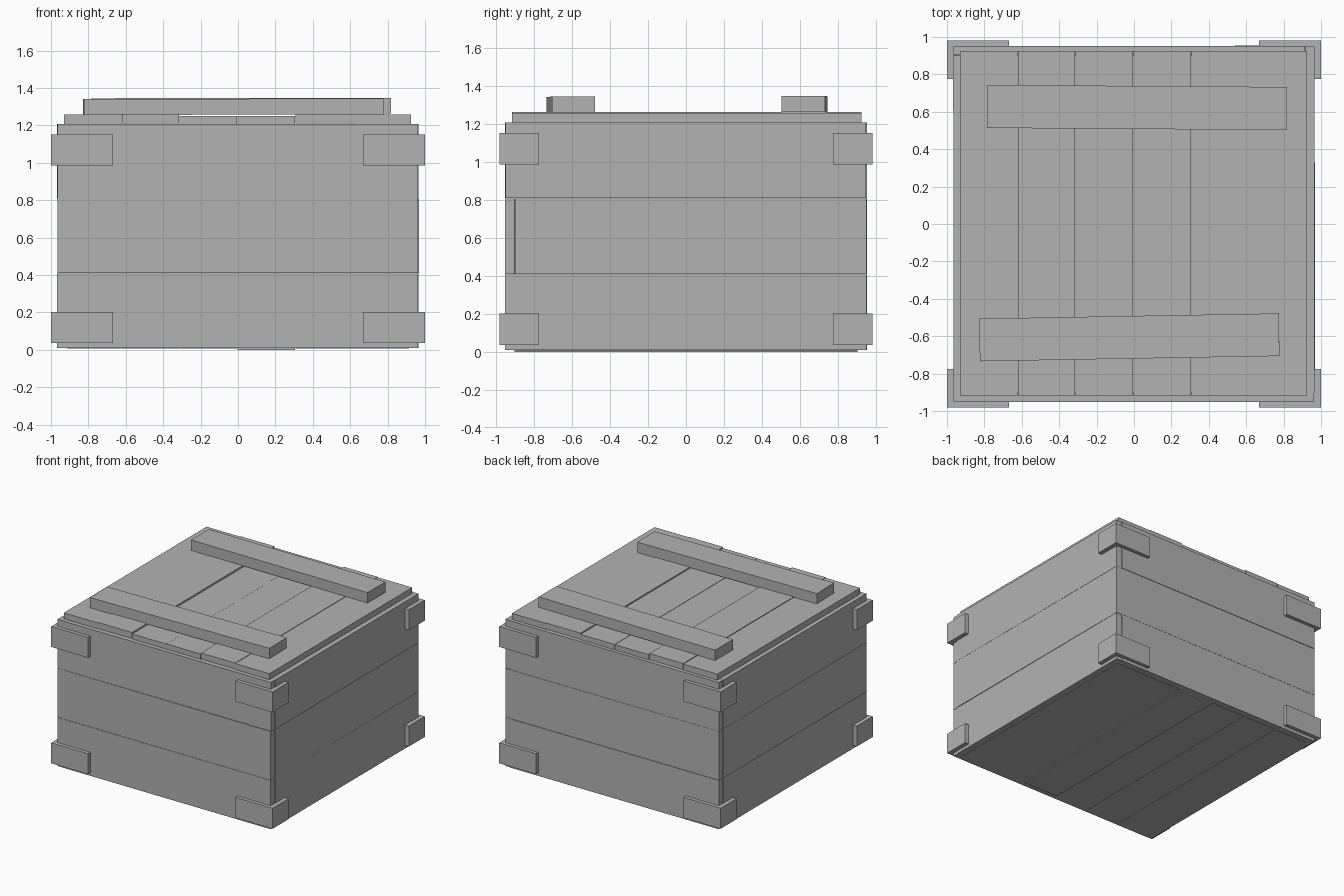
import bpy, bmesh, random
from math import radians
from mathutils import Matrix

if "Cube" in bpy.data.objects:
    bpy.data.objects.remove(bpy.data.objects["Cube"])

random.seed(4)

# Darker grey shared by every board
grey = bpy.data.materials.new("grey_wood")
grey.diffuse_color = (0.45, 0.45, 0.45, 1)
grey.use_nodes = True
grey.node_tree.nodes["Principled BSDF"].inputs["Base Color"].default_value = grey.diffuse_color


def jit(a):
    return random.uniform(-a, a)


def mesh_object(name, bm):
    bmesh.ops.recalc_face_normals(bm, faces=bm.faces)
    me = bpy.data.meshes.new(name)
    bm.to_mesh(me)
    bm.free()
    me.materials.append(grey)
    ob = bpy.data.objects.new(name, me)
    bpy.context.collection.objects.link(ob)
    return ob


def board(name, x, y, z, rot=(0, 0, 0)):
    """Box from (min, max) pairs, rotated about its own centre."""
    bm = bmesh.new()
    bmesh.ops.create_cube(bm, size=1)
    size = [b - a for a, b in (x, y, z)]
    bm.transform(Matrix.Diagonal((*size, 1)))
    ob = mesh_object(name, bm)
    ob.location = [(a + b) / 2 for a, b in (x, y, z)]
    ob.rotation_euler = [radians(r) for r in rot]
    return ob


# Wall planks: three rows, overlapping pinwheel fashion at the corners
X, Y, T, E = 0.966, 0.952, 0.05, 0.003
for row in range(3):
    z = (0.01 + row * 0.4, 0.408 + row * 0.4)
    sides = {
        "front": ((-X + T, X - E), (-Y, -Y + T)),
        "right": ((X - T, X), (-Y + T, Y - E)),
        "back": ((-X + E, X - T), (Y - T, Y)),
        "left": ((-X, -X + T), (-Y + E, Y - T)),
    }
    for side, (x, y) in sides.items():
        ob = board(f"{side}_wall_plank_{row + 1}", x, y, z)
        ob.rotation_euler.z = radians(jit(0.06))
        ob.location.x += jit(0.001)
        ob.location.y += jit(0.001)

# Floor and lid planks run front to back
W = 0.3095
lid_z = (1.207, 1.211, 1.2, 1.201, 1.211, 1.207)
gaps = (0.002, 0.004, 0.002, 0.002, 0.0, 0.0)
for i in range(6):
    x = (-0.931 + i * W, -0.931 + (i + 1) * W - gaps[i])
    board(f"lid_plank_{i + 1}", x, (-0.917, 0.924), (lid_z[i], lid_z[i] + 0.05))
    fx = (max(x[0], -0.915), min(x[1], 0.915))
    fz = 0.0 if i == 3 else 0.006
    board(f"floor_plank_{i + 1}", fx, (-0.902, 0.902), (fz, fz + 0.05))

# Battens across the lid
board("lid_batten_back", (-0.784, 0.818), (0.508, 0.738), (1.261, 1.346), (0, -0.1, -0.4))
board("lid_batten_front", (-0.826, 0.776), (-0.72, -0.492), (1.257, 1.342), (0, -0.1, 1.0))

# L-shaped corner brackets, mirrored to all four corners at two heights
profile = [(1, 0.982), (0.667, 0.982), (0.667, 0.94), (0.955, 0.94), (0.955, 0.775), (1, 0.775)]
for level, z0 in (("lower", 0.035), ("upper", 0.985)):
    for sx, lr in ((-1, "left"), (1, "right")):
        for sy, fb in ((-1, "front"), (1, "back")):
            bm = bmesh.new()
            face = bm.faces.new([bm.verts.new((x * sx, y * sy, z0)) for x, y in profile])
            ext = bmesh.ops.extrude_face_region(bm, geom=[face], use_keep_orig=True)
            top = [v for v in ext["geom"] if isinstance(v, bmesh.types.BMVert)]
            bmesh.ops.translate(bm, verts=top, vec=(0, 0, 0.167))
            mesh_object(f"{level}_bracket_{fb}_{lr}", bm)
